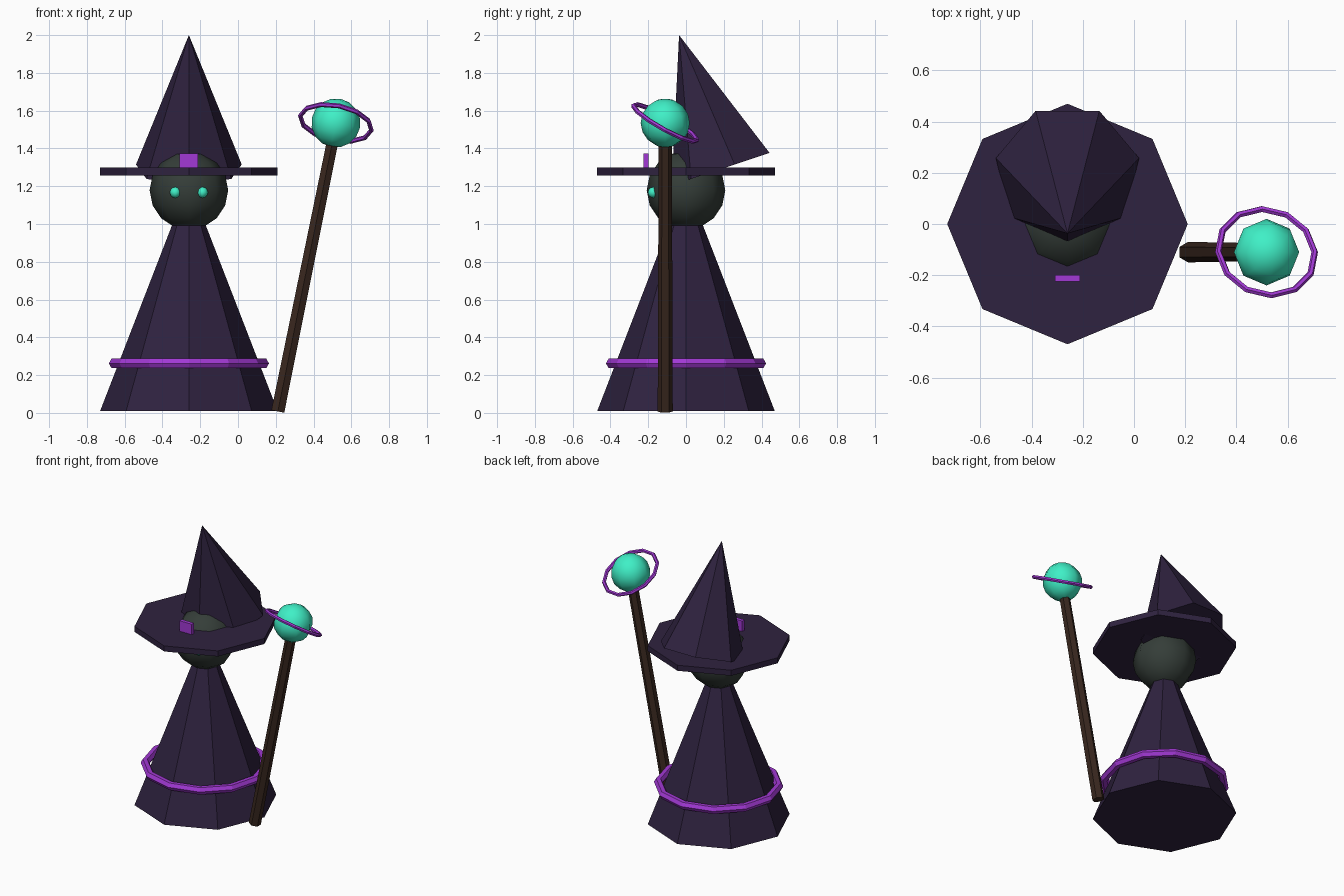
import bpy, bmesh
from math import pi, sin, cos, radians

if "Cube" in bpy.data.objects:
    bpy.data.objects.remove(bpy.data.objects["Cube"])

BX = -0.26  # body axis


def material(name, rgb):
    m = bpy.data.materials.new(name)
    m.diffuse_color = (*rgb, 1)
    m.use_nodes = True
    m.node_tree.nodes["Principled BSDF"].inputs["Base Color"].default_value = m.diffuse_color
    return m


CLOTH = material("dark_cloth", (0.028, 0.016, 0.05))
PURPLE = material("purple_trim", (0.36, 0.04, 0.66))
TEAL = material("teal_glow", (0.05, 0.87, 0.57))
SKIN = material("dark_skin", (0.035, 0.047, 0.04))
WOOD = material("dark_wood", (0.04, 0.02, 0.013))


def finish(ob, name, mat, smooth=False):
    ob.name = name
    ob.data.materials.append(mat)
    for p in ob.data.polygons:
        p.use_smooth = smooth
    return ob


def frustum(name, mat, n, r1, r2, h, base, rot=(0, 0, 0)):
    """Capped n-sided cone standing on base, first corner to the front."""
    bm = bmesh.new()
    ang = [-pi / 2 + 2 * pi * i / n for i in range(n)]
    low = [bm.verts.new((r1 * cos(a), r1 * sin(a), 0)) for a in ang]
    bm.faces.new(low[::-1])
    if r2 > 0:
        top = [bm.verts.new((r2 * cos(a), r2 * sin(a), h)) for a in ang]
        bm.faces.new(top)
    else:
        tip = bm.verts.new((0, 0, h))
    for i in range(n):
        j = (i + 1) % n
        bm.faces.new((low[i], low[j], top[j], top[i]) if r2 > 0 else (low[i], low[j], tip))
    me = bpy.data.meshes.new(name)
    bm.to_mesh(me)
    bm.free()
    ob = bpy.data.objects.new(name, me)
    bpy.context.collection.objects.link(ob)
    ob.location, ob.rotation_euler = base, rot
    return finish(ob, name, mat)


def ball(name, mat, r, loc, rings=8, rot=(0, 0, 0)):
    bpy.ops.mesh.primitive_uv_sphere_add(segments=8, ring_count=rings, radius=r,
                                         location=loc, rotation=rot)
    return finish(bpy.context.object, name, mat, True)


def hoop(name, mat, major, minor, loc, rot=(0, 0, 0)):
    bpy.ops.mesh.primitive_torus_add(major_segments=12, minor_segments=6, major_radius=major,
                                     minor_radius=minor, location=loc, rotation=rot)
    return finish(bpy.context.object, name, mat)


# Robe and hem trim
frustum("robe", CLOTH, 8, 0.47, 0.083, 1.0, (BX, 0, 0.01))
hoop("hem_trim", PURPLE, 0.395, 0.029, (BX, 0, 0.262))

# Head and eyes
ball("head", SKIN, 0.208, (BX, 0, 1.178))
for side, label in ((-1, "left"), (1, "right")):
    ball("eye_" + label, TEAL, 0.029, (BX + side * 0.072, -0.173, 1.167), 6)

# Hat: flat brim, tilted seven-sided cone, buckle
frustum("hat_brim", CLOTH, 8, 0.47, 0.47, 0.04, (BX, 0, 1.258))
frustum("hat_cone", CLOTH, 7, 0.287, 0, 0.743, (BX, 0.197, 1.295), (0.32, 0, 0))
bpy.ops.mesh.primitive_cube_add(size=1, location=(BX, -0.212, 1.328))
buckle = finish(bpy.context.object, "hat_buckle", PURPLE)
buckle.scale = (0.097, 0.026, 0.09)

# Leaning staff with orb and tilted ring
LEAN = 0.2
ORB = (0.518, -0.11, 1.535)
frustum("staff", WOOD, 6, 0.04, 0.035, 1.46, (0.211, -0.11, 0.008), (0, LEAN, 0))
ball("staff_orb", TEAL, 0.13, ORB, 8, (0, LEAN, 0))
hoop("orb_ring", PURPLE, 0.192, 0.013, ORB, (-0.5, LEAN, 0))
